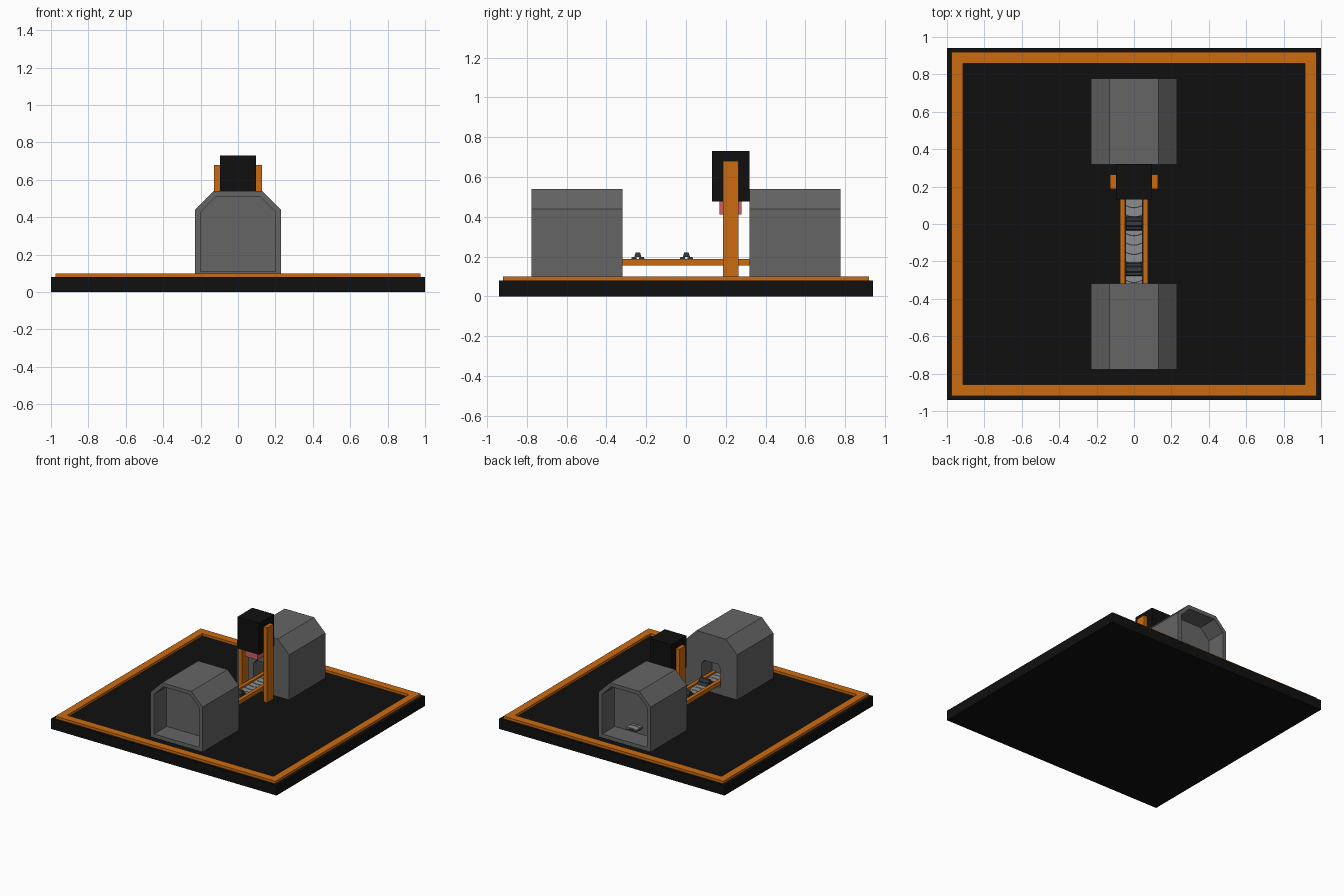
import bpy, bmesh, math

if "Cube" in bpy.data.objects:
    bpy.data.objects.remove(bpy.data.objects["Cube"])


def material(name, rgb):
    m = bpy.data.materials.new(name)
    m.diffuse_color = (*rgb, 1)
    m.use_nodes = True
    m.node_tree.nodes["Principled BSDF"].inputs["Base Color"].default_value = m.diffuse_color
    return m


BLACK = material("black", (0.005, 0.005, 0.005))
ORANGE = material("orange", (0.6, 0.15, 0.005))
GREY = material("dark_grey", (0.13, 0.13, 0.13))
BELT = material("belt_grey", (0.27, 0.27, 0.27))
METAL = material("ingot_metal", (0.04, 0.045, 0.05))
RED = material("hot_red", (0.6, 0.12, 0.12))


def prism(name, points, vector, mat):
    """Closed 3D outline extruded along a vector."""
    bm = bmesh.new()
    face = bm.faces.new([bm.verts.new(p) for p in points])
    ext = bmesh.ops.extrude_face_region(bm, geom=[face])
    verts = [v for v in ext["geom"] if isinstance(v, bmesh.types.BMVert)]
    bmesh.ops.translate(bm, verts=verts, vec=vector)
    bmesh.ops.recalc_face_normals(bm, faces=bm.faces)
    me = bpy.data.meshes.new(name)
    bm.to_mesh(me)
    bm.free()
    ob = bpy.data.objects.new(name, me)
    bpy.context.collection.objects.link(ob)
    me.materials.append(mat)
    return ob


def box(name, x0, x1, y0, y1, z0, z1, mat):
    pts = [(x0, y0, z0), (x1, y0, z0), (x1, y1, z0), (x0, y1, z0)]
    return prism(name, pts, (0, 0, z1 - z0), mat)


def arch(name, w, z0, z_side, top_w, z1, y0, y1, mat):
    """House-shaped section with chamfered top corners, running along y."""
    half = [(w, z0), (w, z_side), (top_w, z1)]
    outline = half + [(-x, z) for x, z in reversed(half)]
    return prism(name, [(x, y0, z) for x, z in outline], (0, y1 - y0, 0), mat)


def cut(target, cutter):
    mod = target.modifiers.new("cut", 'BOOLEAN')
    mod.operation = 'DIFFERENCE'
    mod.solver = 'EXACT'
    mod.object = cutter
    bpy.context.view_layer.objects.active = target
    bpy.ops.object.modifier_apply(modifier=mod.name)
    bpy.data.objects.remove(cutter, do_unlink=True)


# Base slab and raised border
box("base", -1, 1, -0.94, 0.94, 0, 0.08, BLACK)
border = box("border", -0.975, 0.975, -0.92, 0.92, 0.078, 0.1, ORANGE)
cut(border, box("cutter", -0.915, 0.915, -0.857, 0.857, 0, 0.2, ORANGE))

# Two housings: wide recess on the outer end, small doorway on the inner end
for side, label in ((-1, "front"), (1, "back")):
    house = arch(label + "_housing", 0.23, 0.078, 0.44, 0.13, 0.54,
                 side * 0.318, side * 0.777, GREY)
    cut(house, arch("cutter", 0.2, 0.11, 0.428, 0.118, 0.51,
                    side * 0.617, side * 0.9, GREY))
    cut(house, arch("cutter", 0.085, 0.14, 0.29, 0.06, 0.32,
                    side * 0.2, side * 0.45, GREY))

# Conveyor rails
for s in (-1, 1):
    box("conveyor_rail", min(s * 0.047, s * 0.075), max(s * 0.047, s * 0.075),
        -0.46, 0.46, 0.155, 0.187, ORANGE)

# Conveyor belt of curved overlapping links
box("belt_core", -0.045, 0.045, -0.46, 0.69, 0.157, 0.168, METAL)
pitch, gap = 0.05, 0.006
arc = [(-0.045 + 0.015 * i, -0.012 * math.sin(math.pi * i / 6)) for i in range(7)]
for k in range(23):
    y = -0.46 + k * pitch
    pts = [(x, y + dy + 0.012, 0.165) for x, dy in arc]
    pts += [(x, y + dy + 0.012 + pitch - gap, 0.165) for x, dy in reversed(arc)]
    prism("belt_link", pts, (0, 0, 0.01), BELT)


# Ingot stacks: two bars below, one on top
def ingot(y, z):
    outline = [(-0.018, 0), (0.018, 0), (0.011, 0.022), (-0.011, 0.022)]
    prism("ingot", [(-0.042, y + a, z + b) for a, b in outline], (0.084, 0, 0), METAL)


for y in (-0.242, 0.002):
    ingot(y - 0.019, 0.176)
    ingot(y + 0.019, 0.176)
    ingot(y, 0.198)

# Press: posts, head block and hot die
for s in (-1, 1):
    box("press_post", min(s * 0.094, s * 0.127), max(s * 0.094, s * 0.127),
        0.187, 0.265, 0.078, 0.68, ORANGE)
box("press_head", -0.097, 0.097, 0.13, 0.32, 0.477, 0.73, BLACK)
box("press_die", -0.055, 0.055, 0.168, 0.28, 0.41, 0.48, RED)
